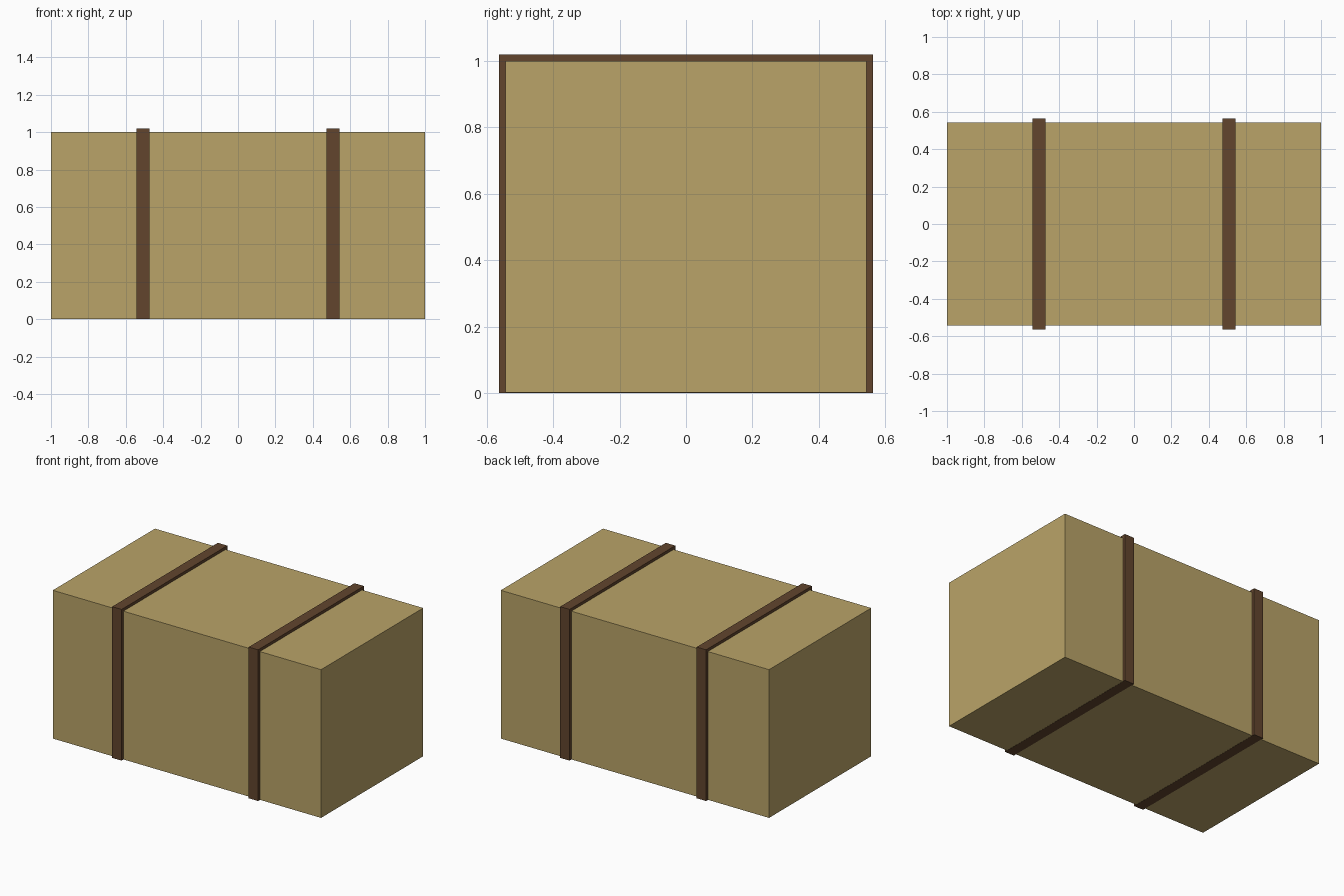
import bpy

if "Cube" in bpy.data.objects:
    bpy.data.objects.remove(bpy.data.objects["Cube"])


def material(name, color):
    mat = bpy.data.materials.new(name)
    mat.diffuse_color = (*color, 1.0)
    mat.use_nodes = True
    mat.node_tree.nodes["Principled BSDF"].inputs["Base Color"].default_value = mat.diffuse_color
    return mat


def box(name, x, half_width, half_depth, bottom, top, mat):
    bpy.ops.mesh.primitive_cube_add(size=2, location=(x, 0, (bottom + top) / 2))
    obj = bpy.context.object
    obj.name = name
    obj.scale = (half_width, half_depth, (top - bottom) / 2)
    bpy.ops.object.transform_apply(location=False, rotation=False, scale=True)
    obj.data.materials.append(mat)
    return obj


tan = material("tan_cardboard", (0.491, 0.371, 0.138))
brown = material("dark_brown_strap", (0.122, 0.060, 0.027))

# Main block, lifted a hair so the straps show cleanly underneath
box("crate_body", 0, 1.0, 0.544, 0.001, 1.0, tan)

# Two straps wrapped around the block
for side, label in ((-1, "left"), (1, "right")):
    box(label + "_strap", side * 0.509, 0.035, 0.563, 0.0, 1.019, brown)
